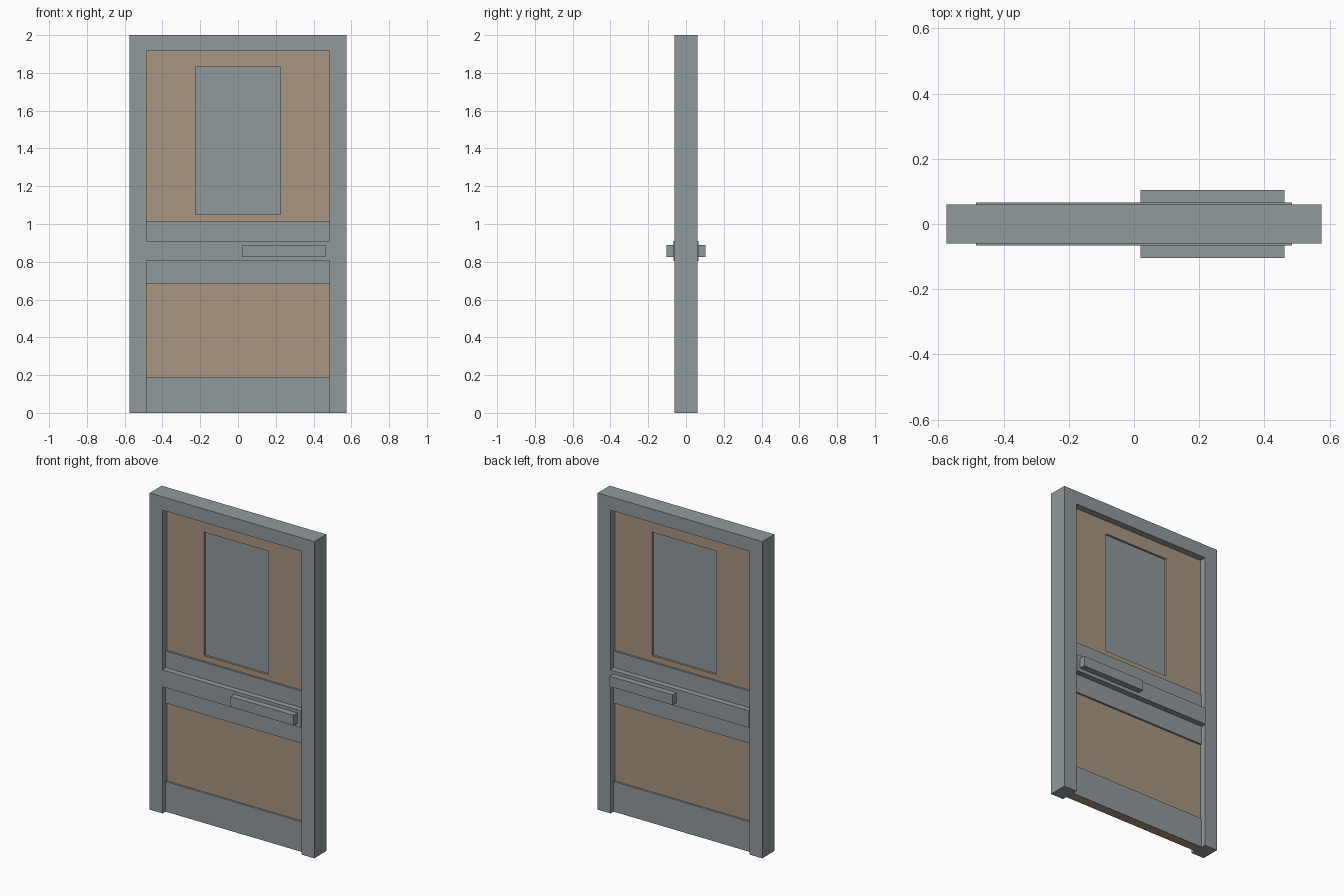
import bpy, bmesh

if "Cube" in bpy.data.objects:
    bpy.data.objects.remove(bpy.data.objects["Cube"])


def material(name, rgb):
    m = bpy.data.materials.new(name)
    m.diffuse_color = (*rgb, 1.0)
    m.use_nodes = True
    m.node_tree.nodes["Principled BSDF"].inputs["Base Color"].default_value = m.diffuse_color
    return m


GREY = material("grey_paint", (0.283, 0.323, 0.332))
WOOD = material("tan_wood", (0.392, 0.305, 0.223))


def finish(name, bm, *mats):
    bmesh.ops.recalc_face_normals(bm, faces=bm.faces)
    mesh = bpy.data.meshes.new(name)
    bm.to_mesh(mesh)
    bm.free()
    for m in mats:
        mesh.materials.append(m)
    ob = bpy.data.objects.new(name, mesh)
    bpy.context.collection.objects.link(ob)
    return ob


def box(name, x0, x1, y0, y1, z0, z1, mat):
    bm = bmesh.new()
    bmesh.ops.create_cube(bm, size=1)
    for v in bm.verts:
        v.co.x = x1 if v.co.x > 0 else x0
        v.co.y = y1 if v.co.y > 0 else y0
        v.co.z = z1 if v.co.z > 0 else z0
    return finish(name, bm, mat)


def slab(name, outline, depth, mat):
    """Extrude an x-z outline to y = +-depth."""
    bm = bmesh.new()
    f = bm.faces.new([bm.verts.new((x, -depth, z)) for x, z in outline])
    ext = bmesh.ops.extrude_face_region(bm, geom=[f])
    moved = [g for g in ext["geom"] if isinstance(g, bmesh.types.BMVert)]
    bmesh.ops.translate(bm, verts=moved, vec=(0, 2 * depth, 0))
    return finish(name, bm, mat)


def ring(name, outer, inner, depth, mat):
    """Rectangular board with a rectangular opening; rects are x0, x1, z0, z1."""
    bm = bmesh.new()
    loops = []
    for (x0, x1, z0, z1), y in ((outer, -depth), (outer, depth),
                                (inner, depth), (inner, -depth)):
        loops.append([bm.verts.new((x, y, z)) for x, z in
                      ((x0, z0), (x1, z0), (x1, z1), (x0, z1))])
    for k in range(4):
        a, b = loops[k], loops[(k + 1) % 4]
        for i in range(4):
            j = (i + 1) % 4
            bm.faces.new((a[i], a[j], b[j], b[i]))
    return finish(name, bm, mat)


W, IN, D = 0.575, 0.485, 0.06     # half width, half opening, half depth
WOOD_D, TRIM_D = 0.018, 0.03      # half depth of wood panels and trim rails

# Outer frame: two stiles joined by the top rail
slab("door_frame", [(-W, 0), (-IN, 0), (-IN, 1.915), (IN, 1.915),
                    (IN, 0), (W, 0), (W, 2), (-W, 2)], D, GREY)

# Slightly proud middle rail
box("middle_rail", -IN, IN, -0.066, 0.066, 0.803, 0.91, GREY)

# Recessed trim rails above and below the middle rail and at the bottom
box("upper_trim", -IN, IN, -TRIM_D, TRIM_D, 0.91, 1.015, GREY)
box("lower_trim", -IN, IN, -TRIM_D, TRIM_D, 0.685, 0.803, GREY)
kick = box("bottom_trim", -IN, IN, -TRIM_D, TRIM_D, 0, 0.19, GREY)
kick.data.materials.append(WOOD)
for p in kick.data.polygons:      # bare wood underside
    p.material_index = 1 if p.normal.z < -0.5 else 0

# Wood panels, the upper one with a window opening
window = (-0.225, 0.225, 1.05, 1.83)
ring("upper_panel", (-IN, IN, 1.015, 1.915), window, WOOD_D, WOOD)
box("lower_panel", -IN, IN, -WOOD_D, WOOD_D, 0.19, 0.685, WOOD)

# Window pane set back in the opening
box("window_pane", window[0], window[1], -0.005, 0.005, window[2], window[3], GREY)

# Push bars on both sides
for side, name in ((-1, "front_push_bar"), (1, "back_push_bar")):
    y0, y1 = sorted((side * 0.066, side * 0.104))
    box(name, 0.02, 0.462, y0, y1, 0.825, 0.89, GREY)
